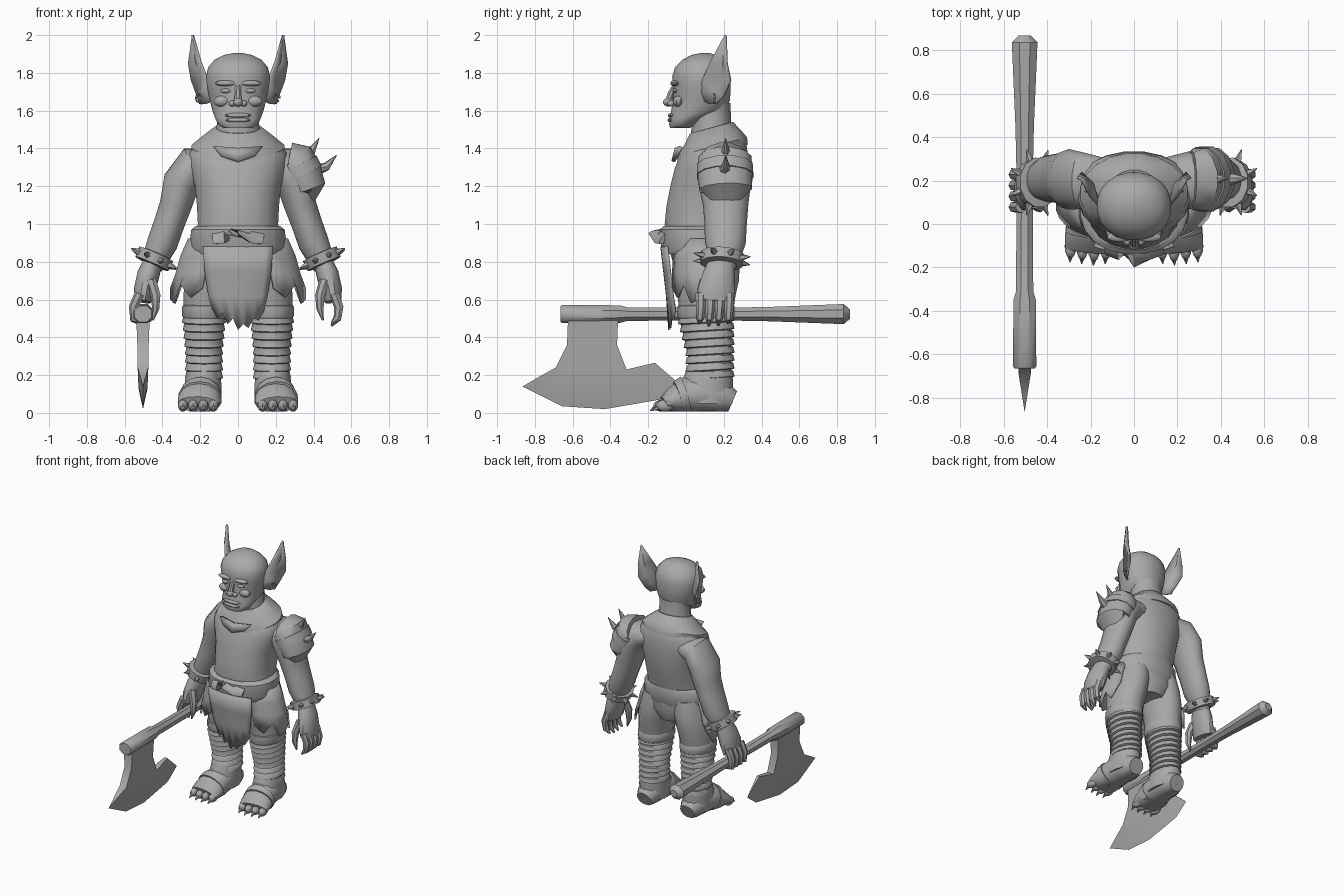
import bpy, bmesh, math
from mathutils import Vector

mat = bpy.data.materials.new("stone grey")
mat.diffuse_color = (0.4, 0.4, 0.4, 1)


def finish(name, bm, solid=0):
    bmesh.ops.remove_doubles(bm, verts=bm.verts, dist=0.0004)
    bmesh.ops.recalc_face_normals(bm, faces=bm.faces)
    me = bpy.data.meshes.new(name)
    bm.to_mesh(me)
    bm.free()
    me.materials.append(mat)
    ob = bpy.data.objects.new(name, me)
    bpy.context.collection.objects.link(ob)
    if solid:
        m = ob.modifiers.new("thickness", "SOLIDIFY")
        m.thickness = solid
        m.offset = 0
    return ob


def skin(bm, rows, closed):
    """Quads between consecutive rows of vertices."""
    for r, q in zip(rows, rows[1:]):
        n = len(r)
        for i in range(n if closed else n - 1):
            j = (i + 1) % n
            bm.faces.new((r[i], r[j], q[j], q[i]))


def loft(name, pts, n=12, flat=False, tilt=0, caps=True, floor=None, power=1.0, solid=0):
    """Rings (x, y, z, a, b) along a path; flat rings stay level apart from a y tilt."""
    bm = bmesh.new()
    C = [Vector(p[:3]) for p in pts]
    rows = []
    for k, p in enumerate(pts):
        T = (C[min(k + 1, len(C) - 1)] - C[max(k - 1, 0)]).normalized()
        U, V = Vector((1, 0, 0)), Vector((0, 1, tilt))
        if not flat:
            U = (U - T * T.x)
            U = U.normalized() if U.length > 0.05 else Vector((0, 0, 1))
            V = T.cross(U)
        row = []
        for i in range(n):
            t = 2 * math.pi * (i + 0.5) / n
            c, s = math.cos(t), math.sin(t)
            c, s = [math.copysign(abs(v) ** power, v) for v in (c, s)]
            co = C[k] + U * p[3] * c + V * p[4] * s
            if floor is not None:
                co.z = max(co.z, floor)
            row.append(bm.verts.new(co))
        rows.append(row)
    skin(bm, rows, True)
    if caps:
        bm.faces.new(rows[0])
        bm.faces.new(rows[-1])
    return finish(name, bm, solid)


def stack(name, rows, x=0, **kw):
    """Level rings given as (z, half width, front y, back y[, x])."""
    return loft(name, [(r[4] if len(r) > 4 else x, (r[2] + r[3]) / 2, r[0], r[1], (r[3] - r[2]) / 2)
                       for r in rows], flat=True, **kw)


def spike(name, base, tip, r, n=6):
    b, t = Vector(base), Vector(tip)
    m = b.lerp(t, 0.45)
    loft(name, [(*b, r, r), (*m, r * 0.65, r * 0.65), (*t, 0.002, 0.002)], n)


def ball(name, c, size):
    bm = bmesh.new()
    bmesh.ops.create_uvsphere(bm, u_segments=10, v_segments=7, radius=1)
    for v in bm.verts:
        v.co = Vector([c[i] + v.co[i] * size[i] for i in range(3)])
    finish(name, bm)


def sheet(name, grid, solid):
    bm = bmesh.new()
    skin(bm, [[bm.verts.new(p) for p in r] for r in grid], False)
    finish(name, bm, solid)


# Torso, collar, neck and head
stack("torso", [(.9, .23, -.11, .27), (1.0, .215, -.115, .29), (1.1, .22, -.105, .315),
                (1.2, .23, -.085, .33), (1.3, .26, -.06, .335), (1.37, .265, -.03, .33),
                (1.43, .22, .01, .32), (1.49, .14, .04, .28)], n=20, power=.9)
stack("collar", [(1.37, .245, -.05, .33), (1.41, .25, -.045, .325), (1.46, .19, -.01, .29),
                 (1.51, .125, .02, .25)], n=20, tilt=.27)
sheet("collar_point", [[(-.13, -.025, 1.41), (0, -.05, 1.4), (.13, -.025, 1.41)],
                       [(-.09, -.05, 1.36), (0, -.068, 1.33), (.09, -.05, 1.36)]], .02)
stack("neck", [(1.42, .135, .02, .27), (1.52, .115, .03, .24), (1.64, .115, .03, .235)], n=14)
stack("head", [(1.508, .075, -.085, .02), (1.525, .105, -.09, .05), (1.56, .122, -.088, .1),
               (1.6, .137, -.08, .215), (1.66, .152, -.07, .235), (1.72, .165, -.07, .238),
               (1.78, .172, -.075, .238), (1.83, .16, -.06, .225), (1.87, .125, -.02, .195),
               (1.895, .075, .03, .16), (1.906, .02, .08, .12)], n=20, power=.93)
ball("nose_tip", (0, -.09, 1.645), (.026, .032, .024))
loft("nose_bridge", [(0, -.06, 1.73, .016, .015), (0, -.08, 1.69, .018, .018), (0, -.092, 1.65, .02, .02)], 8)
ball("upper_lip", (0, -.076, 1.575), (.075, .02, .013))
ball("lower_lip", (0, -.078, 1.55), (.07, .02, .013))
for s in (1, -1):
    ball("nostril", (s * .03, -.08, 1.638), (.02, .02, .016))
    ball("brow", (s * .065, -.058, 1.745), (.062, .026, .016))
    ball("eye", (s * .065, -.058, 1.705), (.03, .014, .012))
    ball("cheek", (s * .085, -.04, 1.65), (.045, .03, .03))
    # Pointed ear: folded rim with a hollow middle
    sheet("ear", [[(s * .24, .205, 2.0), (s * .238, .207, 1.998), (s * .242, .209, 1.998)],
                  [(s * .2, .13, 1.86), (s * .222, .2, 1.86), (s * .262, .215, 1.85)],
                  [(s * .165, .09, 1.77), (s * .19, .185, 1.77), (s * .245, .235, 1.76)],
                  [(s * .15, .075, 1.71), (s * .185, .16, 1.7), (s * .215, .2, 1.68)],
                  [(s * .14, .1, 1.65), (s * .175, .13, 1.635), (s * .2, .16, 1.635)]], .014)
    loft("earring", [(s * .205 + .018 * math.cos(a * math.pi / 4), .15, 1.665 + .02 * math.sin(a * math.pi / 4),
                      .006, .006) for a in range(8)], 5)

# Belt with raised front plate, and shorts
stack("belt", [(.84, .245, -.12, .27), (.88, .262, -.135, .285), (.97, .25, -.14, .295),
               (.99, .225, -.12, .29)], n=20, power=.9)
loft("belt_plate", [(-.13, -.105, .93, .02, .05), (-.07, -.12, .945, .02, .065), (0, -.125, .95, .02, .075),
                    (.07, -.12, .945, .02, .065), (.13, -.105, .93, .02, .05)], 10)
stack("hips", [(.72, .12, -.03, .25), (.8, .24, -.07, .28), (.9, .24, -.1, .275)], n=18)

# Ragged front cloth
hem = [.55, .5, .53, .47, .5, .44, .47, .45, .5, .49, .54]
xs = [i / 5 - 1 for i in range(11)]
sheet("front_cloth", [[(x * w, y + .03 * x * x, z) for x in xs] for z, w, y in
                      ((.88, .185, -.13), (.75, .175, -.115), (.62, .155, -.1))] +
      [[(x * .135, -.088 + .03 * x * x, h) for x, h in zip(xs, hem)]], .012)

for s in (1, -1):
    # Flared hip flap with jagged lower edge
    low = [.66, .61, .68, .58, .6, .66, .6, .7]
    rows = []
    for k, (z, rx, ry) in enumerate(((.92, .26, .17), (.83, .3, .175), (.74, .325, .18), (0, .355, .18))):
        row = []
        for i in range(8):
            a = math.radians(-58 + i * 13)
            row.append((s * rx * math.cos(a), .085 + ry * math.sin(a), z or low[i]))
        rows.append(row)
    sheet("hip_flap", rows, .014)
    # Thigh, knee cuff, wrapped shin
    stack("thigh", [(.9, .11, -.07, .27, s * .125), (.8, .125, -.07, .285, s * .14),
                    (.7, .125, -.06, .28, s * .16), (.62, .12, -.045, .262, s * .172),
                    (.54, .115, -.035, .25, s * .178)], n=14)
    stack("knee_cuff", [(.5, .113, -.04, .25), (.515, .122, -.047, .258), (.565, .12, -.044, .257),
                        (.575, .11, -.03, .25)], x=s * .178, n=14)
    wraps = []
    for i in range(8):
        z, f = .51 - i * .042, -.035 + .04 * min(1, i / 4)
        r = .112 - .016 * min(1, i / 4)
        wraps += [(z, r, f, .25, s * .18), (z - .03, r + .007, f - .008, .257, s * .18),
                  (z - .036, r - .007, f + .008, .238, s * .18)]
    stack("shin_wrap", wraps, n=14, tilt=.06)
    stack("ankle", [(.22, .092, 0, .245), (.15, .1, -.03, .25), (.05, .1, -.04, .245)], x=s * .185, n=14)
    # Foot, straps, toes and claws
    loft("foot", [(s * .185, .247, .06, .06, .06), (s * .185, .2, .08, .085, .085), (s * .188, .1, .1, .1, .1),
                  (s * .195, .0, .09, .107, .1), (s * .205, -.07, .065, .117, .07),
                  (s * .21, -.115, .045, .112, .045)], 14, floor=.008)
    loft("foot_strap", [(s * .198, .0, .09, .112, .106), (s * .202, -.04, .078, .117, .092)], 14, floor=.008)
    for i in range(4):
        x = .13 + i * .054
        y = -.145 + .007 * abs(i - 1)
        ball("toe", (s * x, y + .02, .038), (.027, .048, .032))
        spike("toe_claw", (s * x, y - .01, .032), (s * (x + .003), y - .045, .012), .016, 5)
    # Arm
    loft("arm", [(s * .12, .2, 1.33, .07, .1), (s * .235, .2, 1.315, .1, .13), (s * .3, .205, 1.22, .1, .14),
                 (s * .33, .21, 1.1, .087, .12), (s * .365, .21, 1.0, .083, .112),
                 (s * .4, .208, .9, .083, .108), (s * .437, .2, .82, .07, .085),
                 (s * .455, .19, .77, .055, .07)], 14)
    # Spiked bracelet
    ax = Vector((s * .035, -.005, -.08)).normalized()
    c = Vector((s * .445, .19, .815))
    u = (Vector((1, 0, 0)) - ax * ax.x).normalized()
    v = ax.cross(u)
    loft("bracelet", [(*(c - ax * d), r, r * 1.17) for d, r in
                      ((-.032, .075), (-.028, .098), (.028, .1), (.032, .075))], 12)
    for i in range(8):
        a = math.pi * (i + .5) / 4
        d = u * math.cos(a) + v * math.sin(a) * 1.15
        spike("bracelet_spike", c + d * .09, c + d * .142, .02, 5)
    # Hand: palm, four fingers, thumb
    loft("palm", [(s * .45, .19, .8, .052, .07), (s * .475, .175, .73, .06, .088),
                  (s * .495, .16, .65, .058, .1), (s * .505, .155, .59, .045, .095)], 12)
    for i in range(4):
        y = .078 + i * .05
        z = .455 + .012 * abs(i - 1.4)
        if s > 0:
            path = [(.51, y, .63), (.535, y, .56), (.527, y - .004, .5), (.495, y - .008, z)]
        else:
            path = [(-.52, y, .63), (-.552, y, .56), (-.55, y, .495), (-.505, y, z + .003)]
        loft("finger", [(*p, r, r) for p, r in zip(path, (.028, .026, .022, .006))], 7)
    loft("thumb", [(s * .46, .1, .7, .03, .03), (s * .435, .08, .62, .027, .027),
                   (s * .435, .075, .55, .02, .022), (s * .45, .075, .49, .005, .005)], 7)

# Armoured sleeve with two spikes
loft("shoulder_guard", [(.27, .205, 1.345, .09, .13), (.295, .205, 1.34, .115, .147), (.335, .207, 1.26, .115, .15),
                        (.37, .21, 1.185, .1, .143), (.362, .21, 1.18, .08, .12)], 12)
loft("guard_band", [(.31, .206, 1.31, .122, .152), (.338, .207, 1.255, .122, .155)], 12)
for path in ([(.34, .2, 1.36), (.39, .21, 1.385), (.43, .21, 1.455)],
             [(.41, .2, 1.285), (.47, .21, 1.305), (.522, .21, 1.365)]):
    loft("guard_spike", [(*p, r, r) for p, r in zip(path, (.033, .023, .002))], 7)

# Axe handle and blade
loft("axe_handle", [(-.503, y, .523, r, r * .9) for y, r in
                    ((-.665, .05), (-.655, .058), (-.35, .056), (-.31, .043), (.2, .04), (.45, .046),
                     (.835, .064), (.868, .03))], 8)
T, M = .035, .028
blade = [[(y, .49, T) for y in (-.625, -.56, -.49, -.42, -.36)],
         [(y, .36, .03) for y in (-.63, -.56, -.49, -.42, -.365)],
         [(-.69, .24, M), (-.6, .24, M), (-.49, .24, M), (-.4, .24, M), (-.315, .23, M)],
         [(-.79, .184, .012), (-.65, .14, .024), (-.46, .13, .024), (-.27, .15, .024), (-.165, .265, .012)],
         [(-.865, .14, 0), (-.655, .035, 0), (-.43, .02, 0), (-.14, .07, 0), (-.03, .15, 0)]]
bm = bmesh.new()
sides = [[[bm.verts.new((-.503 + d * t, y, z)) for y, z, t in r] for r in blade] for d in (1, -1)]
for g in sides:
    skin(bm, g, False)
for col in (0, -1):
    skin(bm, [[r[col] for r in g] for g in sides], False)
finish("axe_blade", bm)

bpy.ops.object.select_all(action="SELECT")
bpy.context.view_layer.objects.active = bpy.data.objects["torso"]
bpy.ops.object.shade_smooth_by_angle(angle=math.radians(40))
